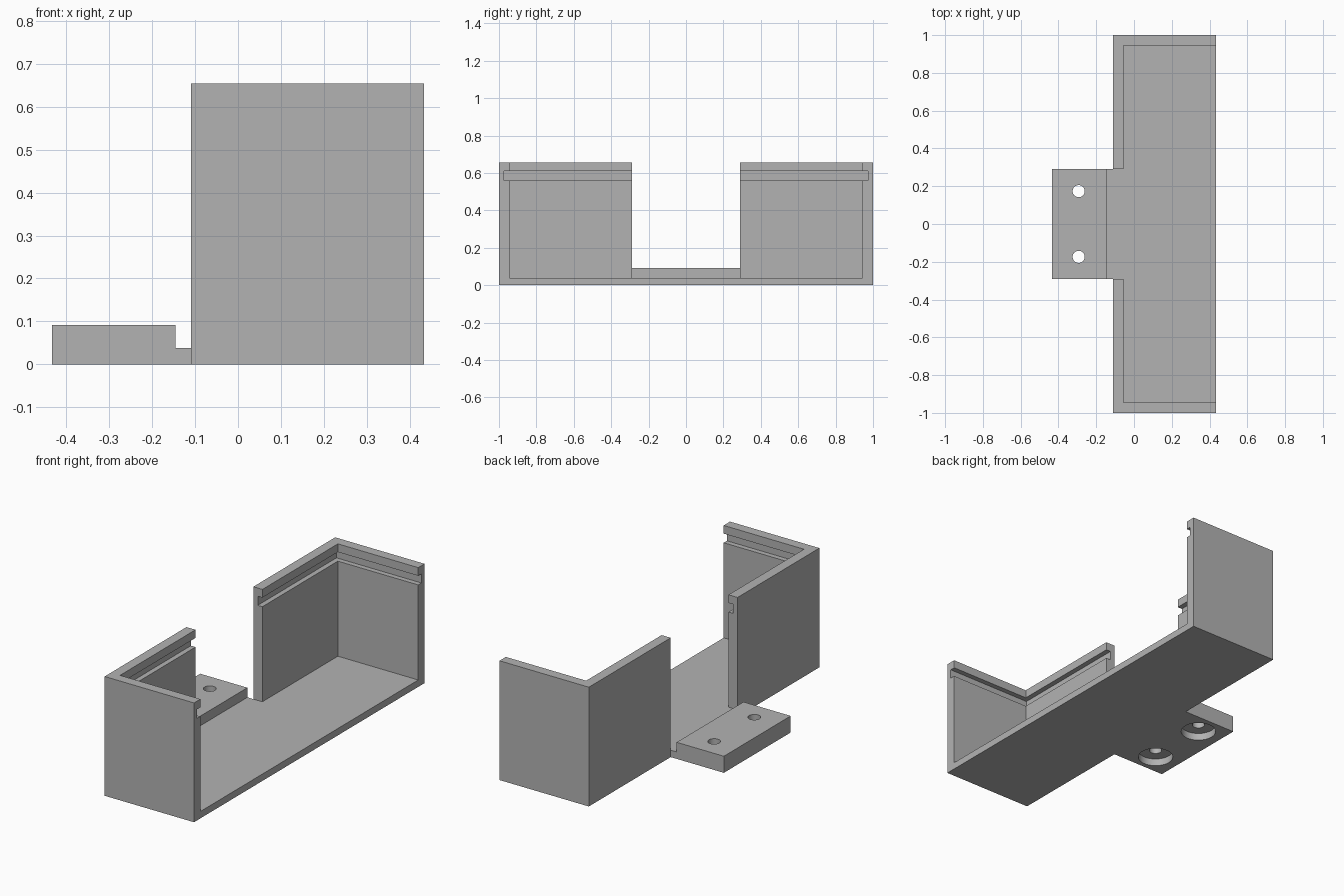
import bpy
import bmesh
from mathutils import Matrix, Vector

default = bpy.data.objects.get("Cube")
if default:
    bpy.data.objects.remove(default, do_unlink=True)

# Main dimensions
BACK, FRONT, HALF, TOP = -0.11, 0.433, 1.0, 0.655
WALL, FLOOR, GROOVE = 0.055, 0.038, 0.028
OPENING = 0.29
TAB_BACK, TAB_STEP, TAB_TOP = -0.433, -0.146, 0.091
HOLE_X, HOLE_Y = -0.293, 0.174

grey = bpy.data.materials.new("plain grey")
grey.use_nodes = True
colour = (0.45, 0.45, 0.45, 1)
grey.diffuse_color = colour
grey.node_tree.nodes["Principled BSDF"].inputs["Base Color"].default_value = colour


def finish(name, bm):
    mesh = bpy.data.meshes.new(name)
    bm.to_mesh(mesh)
    bm.free()
    mesh.materials.append(grey)
    obj = bpy.data.objects.new(name, mesh)
    bpy.context.collection.objects.link(obj)
    return obj


def box(name, x, y, z):
    lo, hi = Vector((x[0], y[0], z[0])), Vector((x[1], y[1], z[1]))
    bm = bmesh.new()
    place = Matrix.Translation((lo + hi) / 2) @ Matrix.Diagonal((*(hi - lo), 1))
    bmesh.ops.create_cube(bm, size=1, matrix=place)
    return finish(name, bm)


def cylinder(name, radius, x, y, z):
    bm = bmesh.new()
    bmesh.ops.create_cone(bm, cap_ends=True, segments=48, radius1=radius, radius2=radius,
                          depth=z[1] - z[0], matrix=Matrix.Translation((x, y, sum(z) / 2)))
    return finish(name, bm)


def combine(target, tool, operation):
    """Apply a boolean and discard the helper solid."""
    tool.hide_render = True
    mod = target.modifiers.new(tool.name, 'BOOLEAN')
    mod.object, mod.operation, mod.solver = tool, operation, 'EXACT'
    graph = bpy.context.evaluated_depsgraph_get()
    mesh = bpy.data.meshes.new_from_object(target.evaluated_get(graph))
    target.modifiers.clear()
    target.data = mesh
    bpy.data.objects.remove(tool, do_unlink=True)


# Open-fronted tray with a lid groove and a gap in the rear wall
tray = box("tray", (BACK, FRONT), (-HALF, HALF), (0, TOP))
inner = HALF - WALL
combine(tray, box("cavity", (BACK + WALL, 1), (-inner, inner), (FLOOR, 1)), 'DIFFERENCE')
deep = inner + GROOVE
combine(tray, box("lid_groove", (BACK + WALL - GROOVE, 1), (-deep, deep), (0.56, 0.61)),
        'DIFFERENCE')
combine(tray, box("rear_gap", (BACK - 0.1, BACK + 0.1), (-OPENING, OPENING), (FLOOR, 1)),
        'DIFFERENCE')

# Stepped mounting tab, extruded from its side profile
bm = bmesh.new()
profile = [(TAB_BACK, 0), (BACK + 0.02, 0), (BACK + 0.02, FLOOR),
           (TAB_STEP, FLOOR), (TAB_STEP, TAB_TOP), (TAB_BACK, TAB_TOP)]
face = bm.faces.new([bm.verts.new((x, -OPENING, z)) for x, z in profile])
side = bmesh.ops.extrude_face_region(bm, geom=[face])["geom"]
bmesh.ops.translate(bm, vec=(0, 2 * OPENING, 0),
                    verts=[v for v in side if isinstance(v, bmesh.types.BMVert)])
bmesh.ops.recalc_face_normals(bm, faces=bm.faces)
combine(tray, finish("mounting_tab", bm), 'UNION')

# Screw holes with counterbores underneath
for y in (-HOLE_Y, HOLE_Y):
    combine(tray, cylinder("screw_hole", 0.032, HOLE_X, y, (-0.1, 0.2)), 'DIFFERENCE')
    combine(tray, cylinder("counterbore", 0.09, HOLE_X, y, (-0.1, 0.04)), 'DIFFERENCE')

bpy.ops.object.select_all(action='DESELECT')
tray.select_set(True)
bpy.context.view_layer.objects.active = tray
bpy.ops.object.shade_smooth_by_angle()
